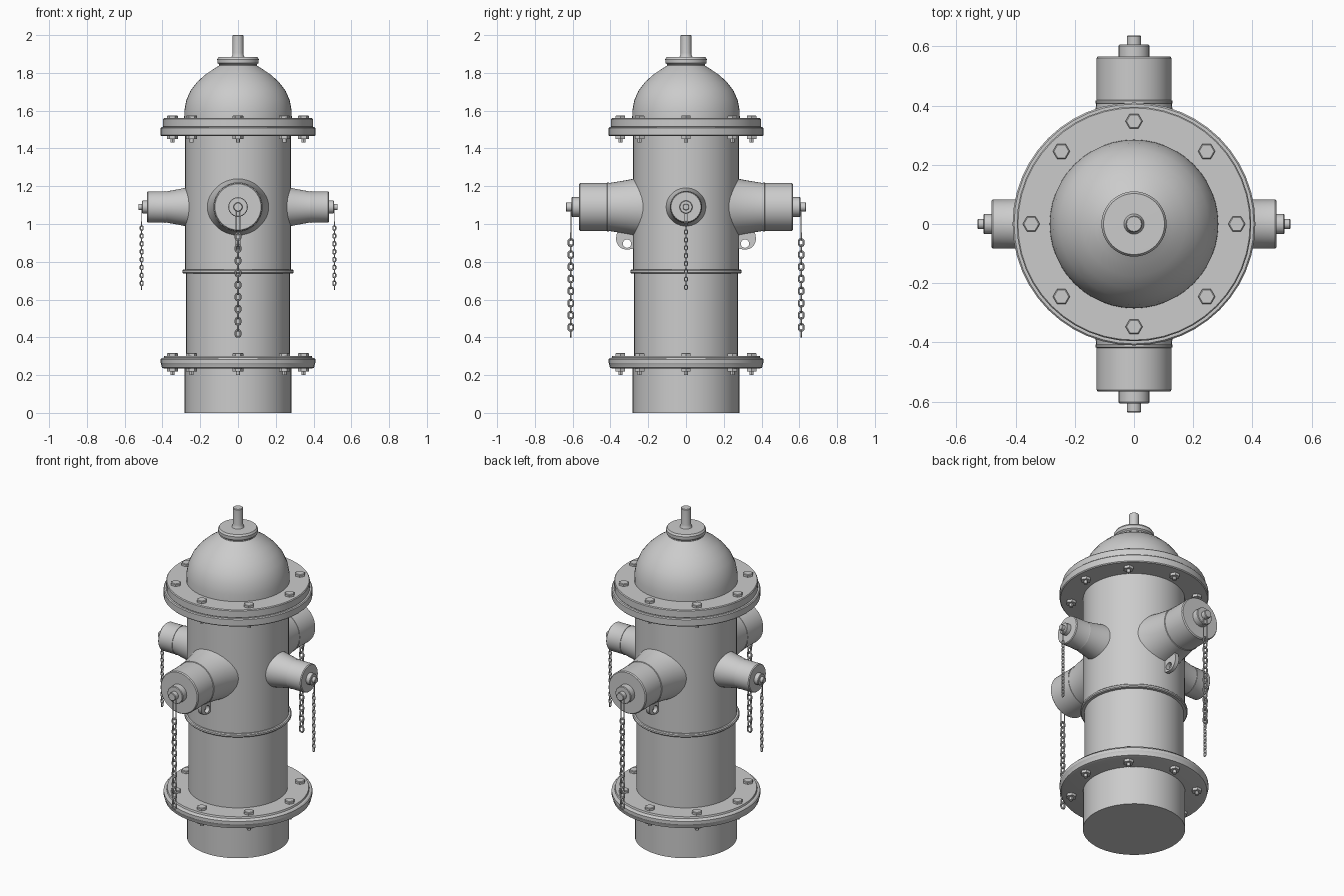
import bpy, bmesh
from math import sin, cos, pi, radians
from mathutils import Matrix, Vector

if "Cube" in bpy.data.objects:
    bpy.data.objects.remove(bpy.data.objects["Cube"])


def finish(name, bm, matrix=Matrix()):
    bmesh.ops.recalc_face_normals(bm, faces=bm.faces)
    me = bpy.data.meshes.new(name)
    bm.to_mesh(me)
    bm.free()
    ob = bpy.data.objects.new(name, me)
    ob.matrix_world = matrix
    bpy.context.collection.objects.link(ob)
    bpy.ops.object.select_all(action='DESELECT')
    ob.select_set(True)
    bpy.context.view_layer.objects.active = ob
    bpy.ops.object.shade_smooth_by_angle(angle=radians(30))
    return ob


def add_lathe(bm, profile, segs, matrix=Matrix()):
    """Revolve (radius, height) points around z, capping both ends."""
    rings = [[bm.verts.new(matrix @ Vector((r * cos(2 * pi * i / segs), r * sin(2 * pi * i / segs), z)))
              for i in range(segs)] for r, z in profile]
    for a, b in zip(rings, rings[1:]):
        for i in range(segs):
            j = (i + 1) % segs
            bm.faces.new((a[i], a[j], b[j], b[i]))
    bm.faces.new(rings[0][::-1])
    bm.faces.new(rings[-1])


def lathe(name, profile, segs=48, matrix=Matrix()):
    bm = bmesh.new()
    add_lathe(bm, profile, segs)
    return finish(name, bm, matrix)


# Barrel, seam ring and flanges
lathe("base_pipe", [(.282, 0), (.282, .25)])
lathe("lower_barrel", [(.274, .28), (.274, .75)])
lathe("upper_barrel", [(.28, .745), (.28, 1.48)])
lathe("seam_ring", [(.27, .738), (.29, .738), (.295, .743), (.295, .753), (.29, .758), (.27, .758)])
lathe("base_flange", [(.39, .235), (.403, .239), (.408, .262), (.41, .265), (.41, .283), (.403, .29),
                      (.393, .292), (.39, .302)])
lathe("top_flange_lower", [(.405, 1.465), (.41, 1.47), (.41, 1.508), (.405, 1.513)])
lathe("top_flange_upper", [(.392, 1.51), (.396, 1.515), (.396, 1.555), (.392, 1.56)])

# Dome, collar and stem
lathe("dome", [(.285, 1.55), (.284, 1.60), (.274, 1.655), (.252, 1.705), (.218, 1.75),
               (.176, 1.789), (.13, 1.82), (.095, 1.842)])
lathe("dome_collar", [(.1, 1.83), (.1, 1.845), (.109, 1.852), (.11, 1.872), (.103, 1.883), (.03, 1.884)])
lathe("stem", [(.036, 1.88), (.03, 1.892), (.028, 1.905), (.028, 1.997), (.025, 2.0)], 24)


# Hex bolts with nuts and threaded ends below
def bolts(name, top, bottom):
    bm = bmesh.new()
    for i in range(8):
        a = i * pi / 4
        m = Matrix.Translation((.347 * cos(a), .347 * sin(a), 0))
        add_lathe(bm, [(.029, top - .01), (.029, top + .012), (.025, top + .015)], 6, m)
        add_lathe(bm, [(.029, bottom - .016), (.029, bottom + .01)], 6, m)
        add_lathe(bm, [(.011, bottom - .034), (.011, bottom)], 12, m)
    finish(name, bm)


bolts("base_bolts", .302, .235)
bolts("top_bolts", 1.56, 1.465)


# Nozzles with caps, turned to point outwards
def nozzle(name, angle, neck, cap, nut):
    m = Matrix.Translation((0, 0, 1.09)) @ Matrix.Rotation(angle, 4, 'Z') @ Matrix.Rotation(pi / 2, 4, 'Y')
    lathe(name + "_neck", neck, 40, m)
    lathe(name + "_cap", cap, 40, m)
    lathe(name + "_nut", nut, 24, m)


# Chains: alternating stadium-shaped links
def add_link(bm, centre, half_w, half_h, wire, turned):
    n, k, rings = 16, 6, []
    straight = half_h - half_w
    for i in range(n):
        t = 2 * pi * (i + .5) / n
        out = Vector((cos(t), 0, sin(t)))
        p = out * (half_w - wire)
        p.z += straight if sin(t) > 0 else -straight
        ring = []
        for j in range(k):
            s = 2 * pi * j / k
            q = p + wire * (out * cos(s) + Vector((0, sin(s), 0)))
            if turned:
                q = Vector((-q.y, q.x, q.z))
            ring.append(bm.verts.new(q + Vector(centre)))
        rings.append(ring)
    for i in range(n):
        a, b = rings[i], rings[(i + 1) % n]
        for j in range(k):
            bm.faces.new((a[j], a[(j + 1) % k], b[(j + 1) % k], b[j]))


def chain(name, x, y, hang, top, bottom, half_w, wire, count):
    bm = bmesh.new()
    side = abs(x) > 0
    pitch = (top - bottom) / count
    for i in range(count):
        add_link(bm, (x, y, top - (i + .5) * pitch), half_w, pitch / 2 + wire * 1.5, wire, (i % 2 == 1) != side)
    # long hanger loop from the cap nut
    add_link(bm, (x, y, (hang + top - wire) / 2), half_w * .8, (hang - top + wire) / 2 + wire, wire * .6, side)
    finish(name, bm)


# Ears with a hole below the large nozzles
def ear(name, s):
    bm = bmesh.new()
    n, t = 32, .012
    loops = []
    for x in (-t, t):
        outer, hole = [], []
        for i in range(n):
            c, d = cos(2 * pi * i / n), sin(2 * pi * i / n)
            outer.append(bm.verts.new((x, s * (.315 + .055 * c * (1 if c > 0 else 1.6)),
                                       .92 + .055 * d * (1 if d < 0 else 1.5))))
            hole.append(bm.verts.new((x, s * (.312 + .022 * c), .896 + .022 * d)))
        loops += [outer, hole]
    o0, h0, o1, h1 = loops
    for a, b in ((o0, h0), (h0, h1), (h1, o1), (o1, o0)):
        for i in range(n):
            j = (i + 1) % n
            bm.faces.new((a[i], a[j], b[j], b[i]))
    finish(name, bm)


for s, large, small in ((-1, "front", "left"), (1, "back", "right")):
    nozzle(large + "_nozzle", s * pi / 2,
           [(.178, .15), (.165, .22), (.155, .25), (.143, .31), (.128, .40), (.128, .412)],
           [(.124, .406), (.13, .408), (.13, .416), (.127, .418), (.127, .56), (.122, .566)],
           [(.052, .55), (.052, .602), (.049, .606), (.024, .606), (.024, .633), (.021, .636)])
    nozzle(small + "_nozzle", 0 if s > 0 else pi,
           [(.118, .2), (.104, .265), (.097, .30), (.083, .375), (.083, .388)],
           [(.08, .382), (.085, .384), (.083, .39), (.083, .476), (.079, .481)],
           [(.034, .47), (.034, .505), (.031, .508), (.017, .508), (.017, .526), (.015, .528)])
    chain(large + "_chain", 0, s * .61, 1.07, .95, .405, .018, .005, 17)
    chain(small + "_chain", s * .51, 0, 1.075, 1.01, .655, .011, .0032, 17)
    ear(large + "_ear", s)
